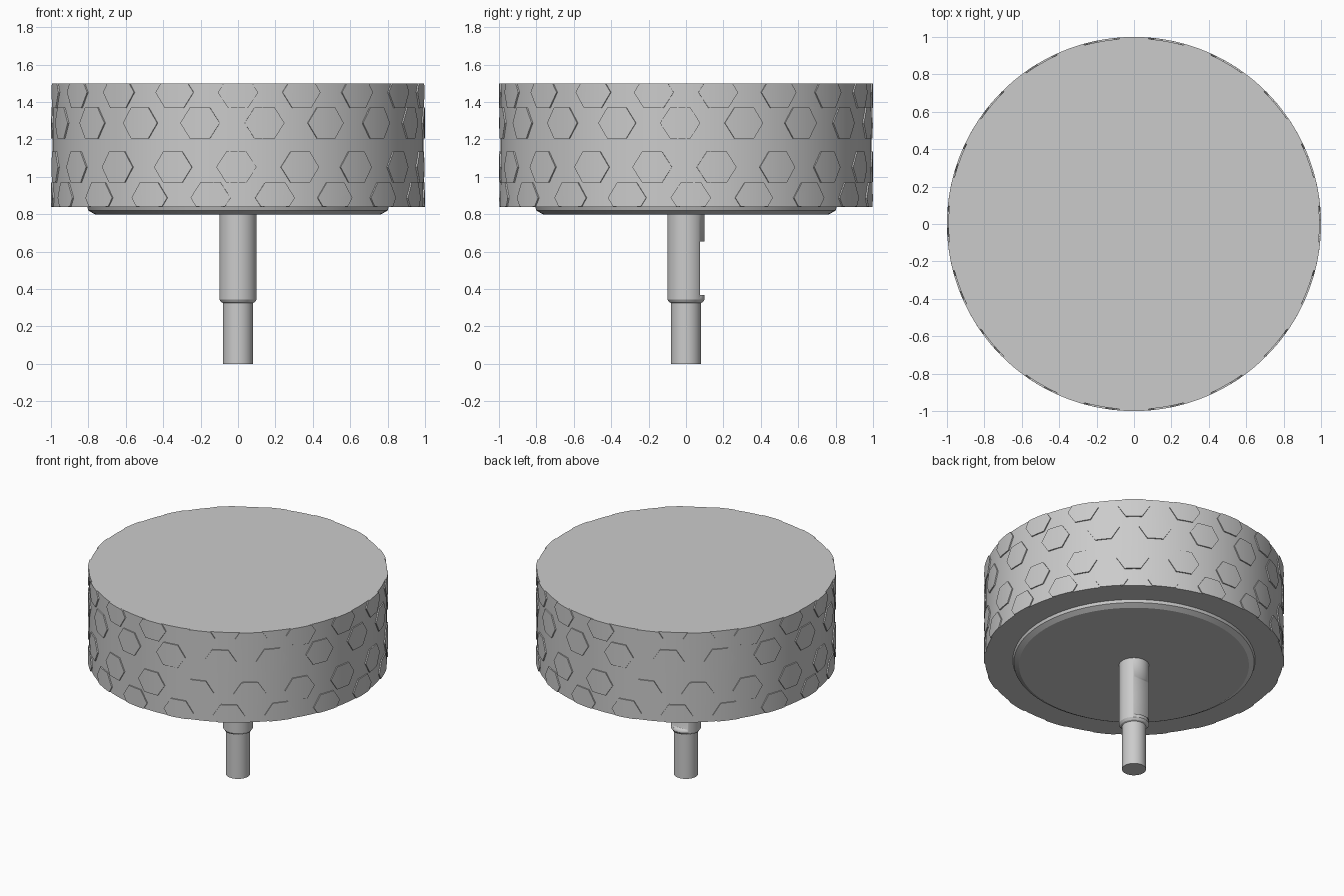
import bpy, bmesh
from math import sin, cos, radians, pi

cube = bpy.data.objects.get("Cube")
if cube:
    bpy.data.objects.remove(cube, do_unlink=True)

grey = bpy.data.materials.new("plain_grey")
grey.use_nodes = True
grey.diffuse_color = (0.6, 0.6, 0.6, 1)
grey.node_tree.nodes["Principled BSDF"].inputs["Base Color"].default_value = (0.6, 0.6, 0.6, 1)


def finish(name, bm):
    """Turn a bmesh into a named, smooth-shaded object."""
    bmesh.ops.recalc_face_normals(bm, faces=bm.faces[:])
    mesh = bpy.data.meshes.new(name)
    bm.to_mesh(mesh)
    bm.free()
    mesh.materials.append(grey)
    obj = bpy.data.objects.new(name, mesh)
    bpy.context.collection.objects.link(obj)
    bpy.ops.object.select_all(action="DESELECT")
    obj.select_set(True)
    bpy.context.view_layer.objects.active = obj
    bpy.ops.object.shade_smooth_by_angle(angle=radians(25))
    return obj


def lathe(name, profile, sides):
    """Closed solid of revolution from (radius, height) points."""
    bm = bmesh.new()
    rings = [[bm.verts.new((r * cos(2 * pi * i / sides), r * sin(2 * pi * i / sides), z))
              for i in range(sides)] for r, z in profile]
    for low, high in zip(rings, rings[1:]):
        for i in range(sides):
            j = (i + 1) % sides
            bm.faces.new((low[i], low[j], high[j], high[i]))
    bm.faces.new(rings[0])
    bm.faces.new(rings[-1])
    return finish(name, bm)


# Wheel drum and chamfered hub plate
BOTTOM, TOP, CORE, OUTER = 0.84, 1.5, 0.992, 1.0
lathe("wheel_body", [(CORE, BOTTOM), (CORE, TOP)], 144)
lathe("hub_plate", [(0.765, 0.8), (0.8, 0.82), (0.81, 0.85)], 128)

# Stepped axle with a flat milled into the back
axle = lathe("axle", [(0.08, 0), (0.08, 0.325), (0.09, 0.33), (0.1, 0.345), (0.1, 0.81)], 48)
bm = bmesh.new()
bmesh.ops.create_cube(bm, size=1)
for v in bm.verts:
    v.co.x *= 0.3
    v.co.y = v.co.y * 0.1 + 0.125
    v.co.z = v.co.z * 0.285 + 0.512
cutter = finish("axle_flat_cutter", bm)
cutter.hide_render = True
cutter.hide_set(True)
cut = axle.modifiers.new("flat", "BOOLEAN")
cut.operation = "DIFFERENCE"
cut.object = cutter
cut.solver = "EXACT"
bpy.context.view_layer.objects.active = axle
bpy.ops.object.modifier_apply(modifier=cut.name)
bpy.data.objects.remove(cutter, do_unlink=True)

# Raised hexagonal tread blocks, trimmed at the rims
HALF_W, HALF_H = 6.2, 0.083
COLUMNS = [-1, -0.72, -0.5, -0.25, 0, 0.25, 0.5, 0.72, 1]


def hexagon(bm, angle, height):
    previous = None
    for t in COLUMNS:
        a = radians(angle + t * HALF_W)
        h = HALF_H * min(1, 2 * (1 - abs(t)))
        levels = [height] if h == 0 else [max(height - h, BOTTOM), min(height + h, TOP)]
        column = [bm.verts.new((OUTER * cos(a), OUTER * sin(a), z)) for z in levels]
        if previous:
            bm.faces.new(previous + column[::-1])
        previous = column


def tread_row(name, angle, height):
    bm = bmesh.new()
    for i in range(18):
        hexagon(bm, angle - 90 + 20 * i, height)
    made = bmesh.ops.extrude_face_region(bm, geom=bm.faces[:], use_keep_orig=True)["geom"]
    for v in made:
        if isinstance(v, bmesh.types.BMVert):
            v.co.x *= 0.989
            v.co.y *= 0.989
    finish(name, bm)


tread_row("tread_upper_rim", 0, 1.452)
tread_row("tread_upper_middle", 8.2, 1.288)
tread_row("tread_lower_middle", -0.5, 1.052)
tread_row("tread_lower_rim", -8.5, 0.888)
